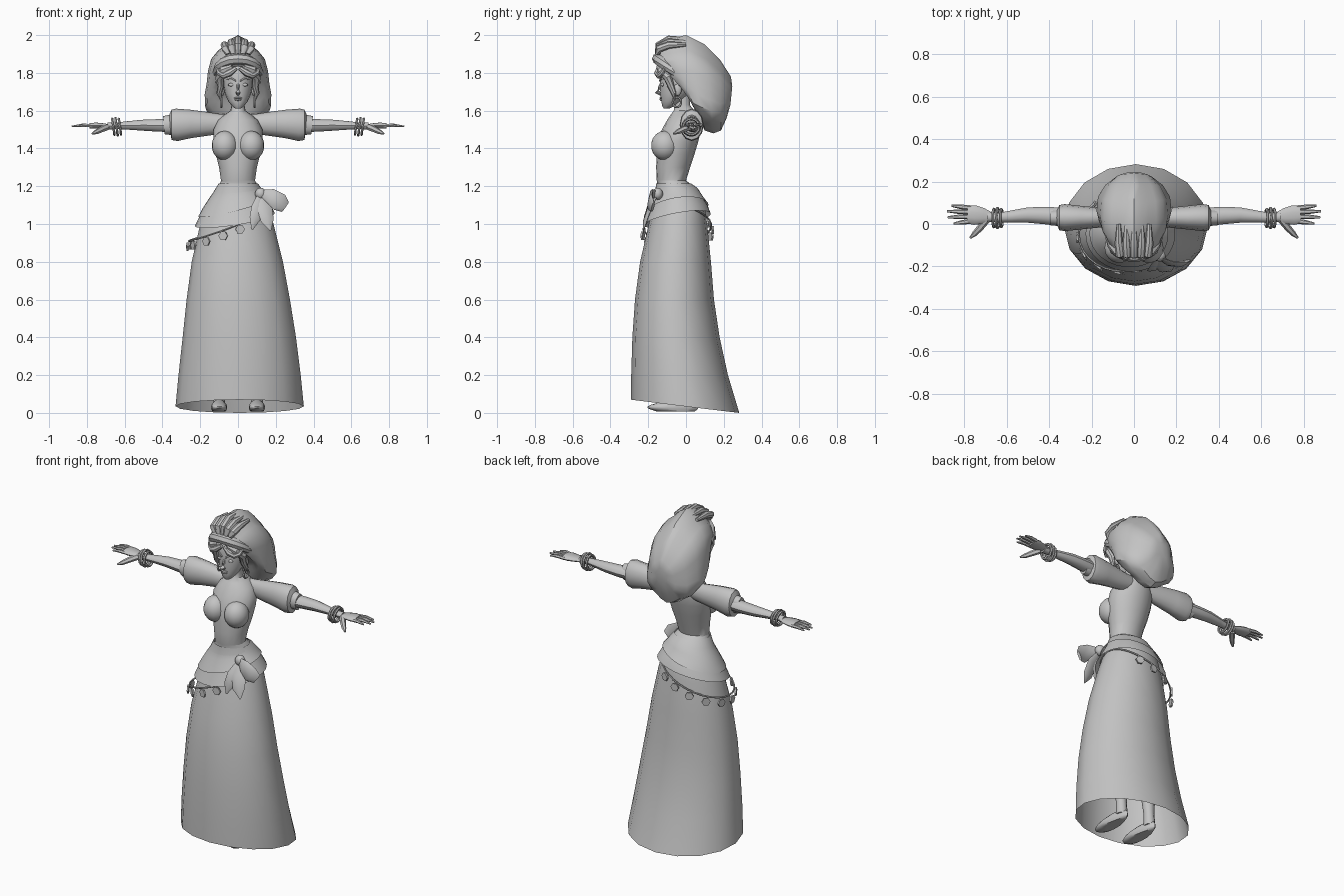
import bpy, bmesh, math
from mathutils import Vector as V

grey = bpy.data.materials.new("plain_grey")
grey.diffuse_color = (0.55, 0.55, 0.55, 1)


def finish(name, bm, angle=40):
    bmesh.ops.recalc_face_normals(bm, faces=bm.faces)
    me = bpy.data.meshes.new(name)
    bm.to_mesh(me)
    bm.free()
    me.materials.append(grey)
    ob = bpy.data.objects.new(name, me)
    bpy.context.collection.objects.link(ob)
    bpy.ops.object.select_all(action='DESELECT')
    ob.select_set(True)
    bpy.context.view_layer.objects.active = ob
    bpy.ops.object.shade_smooth_by_angle(angle=math.radians(angle))
    return ob


def loft(name, rings, cap0=True, cap1=True, angle=40, loop=False):
    bm = bmesh.new()
    vs = [[bm.verts.new(p) for p in r] for r in rings]
    n = len(vs[0])
    pairs = list(zip(vs, vs[1:])) + ([(vs[-1], vs[0])] if loop else [])
    for a, b in pairs:
        for i in range(n):
            j = (i + 1) % n
            bm.faces.new((a[i], a[j], b[j], b[i]))
    if cap0 and not loop:
        bm.faces.new(vs[0])
    if cap1 and not loop:
        bm.faces.new(vs[-1])
    return finish(name, bm, angle)


def tube(name, pts, radii, n=8, flat=1.0, ref=(0, 0, 1), loop=False):
    pts, ref, rings = [V(p) for p in pts], V(ref), []
    m = len(pts)
    for i, p in enumerate(pts):
        a, b = (pts[i - 1], pts[(i + 1) % m]) if loop else (pts[max(i - 1, 0)], pts[min(i + 1, m - 1)])
        t = (b - a).normalized()
        u = t.cross(ref).normalized()
        w = u.cross(t)
        r = radii[i] if isinstance(radii, list) else radii
        rings.append([p + u * r * math.cos(k * math.tau / n) + w * r * flat * math.sin(k * math.tau / n)
                      for k in range(n)])
    return loft(name, rings, loop=loop)


def ball(name, c, r, n=12):
    bm = bmesh.new()
    bmesh.ops.create_uvsphere(bm, u_segments=n, v_segments=max(6, n // 2 + 1), radius=1)
    for v in bm.verts:
        v.co = V(c) + V((v.co.x * r[0], v.co.y * r[1], v.co.z * r[2]))
    return finish(name, bm, 60)


def ellipses(name, rows, n=16, **kw):   # rows: z, half width, front y, back y
    return loft(name, [[V((rx * math.cos(k * math.tau / n),
                           (f + b) / 2 + (b - f) / 2 * math.sin(k * math.tau / n), z))
                        for k in range(n)] for z, rx, f, b in rows], **kw)


# Skirt profile: z, left x, right x, front y, back y
PROFILE = [(1.23, -.088, .09, -.155, .0), (1.19, -.11, .115, -.148, .055), (1.1, -.165, .155, -.172, .098),
           (1.0, -.2, .188, -.197, .112), (.8, -.245, .238, -.243, .132), (.6, -.272, .275, -.27, .148),
           (.4, -.293, .307, -.284, .178), (.2, -.315, .332, -.29, .222), (0, -.334, .352, -.292, .282)]


def surf(z, a, off=0.0):
    for p, q in zip(PROFILE, PROFILE[1:]):
        if z >= q[0] - 1e-6:
            f = (z - q[0]) / (p[0] - q[0])
            x0, x1, y0, y1 = [q[i] + (p[i] - q[i]) * f for i in range(1, 5)]
            break
    return V(((x0 + x1) / 2 + ((x1 - x0) / 2 + off) * math.cos(a),
              (y0 + y1) / 2 + ((y1 - y0) / 2 + off) * math.sin(a), z))


A16 = [k * math.tau / 16 for k in range(16)]
A32 = [k * math.tau / 32 for k in range(32)]

# Skirt with a hem that is raised at the front
rings = [[surf(p[0], a) for a in A16] for p in PROFILE[:-1]]
rings.append([surf(0.035 - 0.035 * math.sin(a), a) for a in A16])
loft("skirt", rings, False, False)


# Hip scarf in two layers, lower on one side
def scarf_layer(name, edge, flare):
    loft(name, [[surf(1.215 + (edge(a) - 1.215) * t, a, .006 + flare * t * t) for a in A32]
                for t in (0, .25, .5, .75, 1)], False, False)


scarf_layer("hip_scarf", lambda a: 1.025 + .035 * math.cos(a) + .03 * math.sin(a), .02)
scarf_layer("hip_scarf_fold", lambda a: 1.09 + .05 * math.cos(a) + .02 * math.sin(a), .018)

# Coin belt hanging diagonally
def belt(a):
    return surf(1.0 + .09 * math.cos(a) + .005 * math.sin(a), a, .02 - .02 * math.cos(a))


tube("belt_cord", [belt(a) for a in A32], .005, n=6, loop=True)
for i in range(10):
    a = math.radians(72 + i * 22.5)
    p = belt(a)
    d = V((math.cos(a), math.sin(a), 0))
    c = p + d * .008 - V((0, 0, .03))
    tube("coin", [c - d * .005, c + d * .005], .025, n=6)

# Sash knot, loop and tails
ball("sash_knot", (.12, -.15, 1.16), (.03, .028, .032))
tube("sash_loop", [(.12, -.16, 1.165), (.17, -.185, 1.15), (.22, -.19, 1.115), (.25, -.175, 1.09)],
     [.016, .04, .05, .032], 8, .25, (.3, -1, 0))
tube("sash_tail_long", [(.12, -.155, 1.15), (.14, -.19, 1.09), (.155, -.215, 1.02), (.172, -.225, .965)],
     [.015, .042, .036, .004], 8, .22, (.3, -1, 0))
tube("sash_tail_short", [(.115, -.16, 1.15), (.105, -.195, 1.09), (.09, -.215, 1.03), (.075, -.22, .97)],
     [.014, .034, .03, .004], 8, .22, (.2, -1, 0))

# Bodice and neck
ellipses("bodice", [(1.19, .1, -.145, .045), (1.23, .09, -.155, .0), (1.3, .1, -.158, .022),
                    (1.37, .118, -.155, .045), (1.44, .13, -.15, .066), (1.5, .13, -.128, .08),
                    (1.55, .105, -.1, .082), (1.58, .07, -.08, .07), (1.6, .04, -.065, .045),
                    (1.63, .034, -.06, .02), (1.69, .034, -.06, .02)])

# Head
ellipses("head", [(1.612, .016, -.118, -.085), (1.625, .032, -.126, -.06), (1.65, .052, -.131, -.02),
                  (1.69, .069, -.136, .02), (1.73, .078, -.137, .05), (1.78, .082, -.138, .06),
                  (1.83, .078, -.13, .06), (1.87, .05, -.1, .04)])
tube("nose", [(0, -.132, 1.745), (0, -.141, 1.72), (0, -.153, 1.698), (0, -.132, 1.686)],
     [.006, .009, .013, .008], 8)
ball("upper_lip", (0, -.132, 1.667), (.022, .009, .005))
ball("lower_lip", (0, -.131, 1.658), (.018, .009, .006))

for s in (1, -1):
    # Face details, ears and earrings
    ball("eye", (s * .034, -.124, 1.737), (.019, .008, .009))
    tube("eyebrow", [(s * .012, -.139, 1.757), (s * .036, -.131, 1.771), (s * .06, -.108, 1.765)],
         [.005, .006, .003], 6)
    ball("ear", (s * .083, -.045, 1.71), (.012, .022, .032))
    tube("earring", [(s * .088, -.048 + .022 * math.cos(a), 1.645 + .026 * math.sin(a)) for a in A16],
         .006, 6, ref=(1, 0, 0), loop=True)

    # Hair locks and curls below the scarf
    tube("side_lock", [(s * .03, -.14, 1.835), (s * .075, -.128, 1.815), (s * .098, -.095, 1.775),
                       (s * .092, -.08, 1.73), (s * .1, -.065, 1.69), (s * .09, -.06, 1.655)],
         [.018, .026, .024, .018, .014, .004], 8)
    tube("forehead_curl", [(s * .01, -.145, 1.825), (s * .045, -.15, 1.8), (s * .075, -.142, 1.785),
                           (s * .1, -.125, 1.8), (s * .115, -.11, 1.83)], [.012, .019, .017, .015, .005], 8)

    # Bust
    ball("bust", (s * .07, -.112, 1.415), (.07, .073, .078), 16)

    # Puffed sleeve with cuff
    tube("sleeve", [(s * x, .03, z) for x, z in ((.05, 1.535), (.105, 1.53), (.17, 1.53), (.25, 1.53),
                                                  (.325, 1.525), (.352, 1.525), (.36, 1.525), (.392, 1.522))],
         [.045, .054, .064, .075, .086, .08, .053, .049], 12, .74, (0, 1, 0))

    # Arm and bracelets
    tube("arm", [(s * .36, .035, 1.522), (s * .42, .04, 1.522), (s * .5, .042, 1.523), (s * .58, .035, 1.522),
                 (s * .64, .03, 1.52), (s * .69, .033, 1.518)], [.043, .041, .036, .028, .022, .023], 10, .85)
    for x, r in ((.625, .041), (.643, .046), (.66, .042)):
        tube("bracelet", [(s * (x + .006 * math.sin(a)), .028 + r * math.cos(a), 1.515 + r * math.sin(a))
                          for a in A16], .007, 6, ref=(1, 0, 0), loop=True)

    # Hand
    tube("palm", [(s * .675, .033, 1.518), (s * .71, .038, 1.52), (s * .75, .042, 1.521), (s * .785, .044, 1.52)],
         [.023, .037, .046, .042], 10, .36)
    for y0, y1, x1 in ((.076, .086, .86), (.056, .06, .88), (.035, .032, .877), (.013, .002, .85)):
        tube("finger", [(s * .77, y0, 1.52), (s * (.77 + x1) / 2, (y0 + y1) / 2, 1.523),
                        (s * x1, y1, 1.517)], [.012, .011, .005], 6, .85)
    tube("thumb", [(s * .695, .02, 1.513), (s * .725, -.018, 1.5), (s * .75, -.045, 1.487),
                   (s * .772, -.066, 1.478)], [.018, .016, .013, .005], 6)

    # Leg and shoe
    tube("leg", [(s * .085, -.03, 1.0), (s * .09, -.03, .55), (s * .095, .0, .35), (s * .1, .01, .12),
                 (s * .1, .015, .04)], [.075, .055, .05, .03, .033], 10, ref=(0, 1, 0))
    bm = bmesh.new()
    bmesh.ops.create_uvsphere(bm, u_segments=14, v_segments=9, radius=1)
    for v in bm.verts:
        y = v.co.y
        v.co = V((s * .1 + v.co.x * (.042 - .012 * y), -.07 + y * .135,
                  max(.008, .03 + v.co.z * (.04 + .018 * y))))
    finish("shoe", bm, 50)

# Head scarf: each ring spans from a top point to an under point (y, z, y, z, half width)
rings = []
for j, (ya, za, yb, zb, w) in enumerate([(-.135, 1.845, .03, 1.67, .1), (-.158, 1.87, .045, 1.64, .118),
                                         (-.155, 1.935, .06, 1.59, .145), (-.1, 1.98, .08, 1.53, .17),
                                         (.0, 2.0, .1, 1.495, .182), (.1, 1.95, .145, 1.48, .175),
                                         (.18, 1.87, .185, 1.495, .14), (.238, 1.78, .215, 1.56, .085),
                                         (.245, 1.73, .235, 1.63, .04)]):
    a, b = V((0, ya, za)), V((0, yb, zb))
    ring = []
    for k in range(24):
        t = k * math.tau / 24
        fold = 1 + (.045 * (math.cos(6 * t) - 1) if j > 1 else 0)
        ring.append((a + b) / 2 + (a - b) / 2 * math.cos(t) * fold
                    + V((w * math.sin(t) * (1 - .2 * math.cos(t)) * fold, 0, 0)))
    rings.append(ring)
loft("head_scarf", rings, True, True, 35)

# Rolled band over the forehead and pleats above it
tube("scarf_band", [(.115 * math.sin(t), -.045 - .105 * math.cos(t), 1.79 + .085 * math.cos(t))
                    for t in [math.radians(-100 + 20 * i) for i in range(11)]],
     [.014, .022, .027, .029, .03, .03, .03, .029, .027, .022, .014], 8)
for x in (-.06, -.03, 0, .03, .06):
    tube("scarf_pleat", [(x * .9, -.15, 1.9), (x * 1.1, -.145, 1.945 - abs(x) * .3),
                         (x * 1.2, -.09, 1.978 - abs(x) * .5), (x * 1.2, -.0, 1.98 - abs(x) * .5)],
         [.014, .021, .02, .01], 8)
